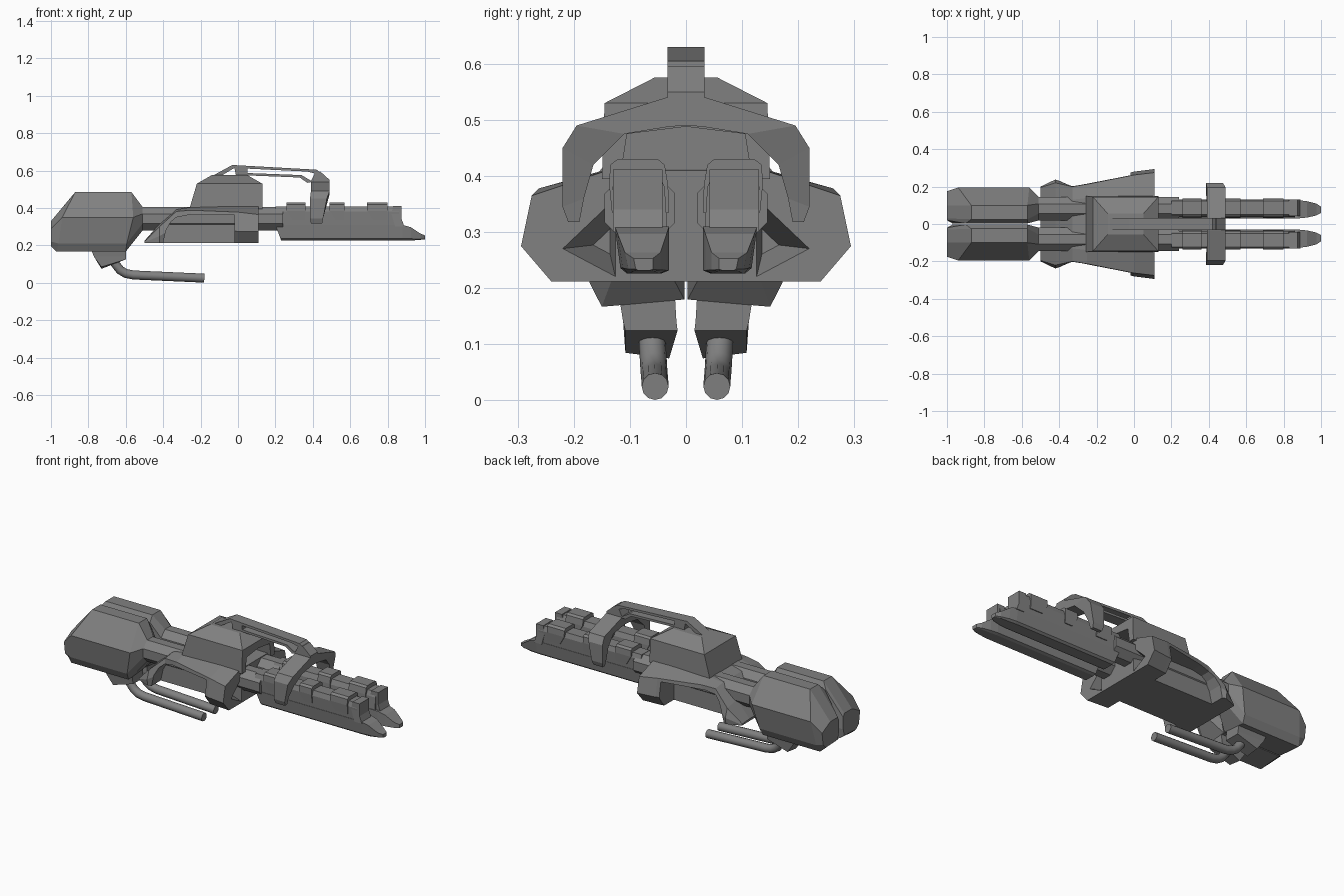
import bpy, bmesh, math
from mathutils import Vector

metal = bpy.data.materials.new("dark_metal")
metal.diffuse_color = (.22, .22, .22, 1)


def finish(name, bm, mirror=True):
    bmesh.ops.recalc_face_normals(bm, faces=bm.faces)
    me = bpy.data.meshes.new(name)
    bm.to_mesh(me)
    bm.free()
    me.materials.append(metal)
    ob = bpy.data.objects.new(name, me)
    bpy.context.collection.objects.link(ob)
    if mirror:
        m = ob.modifiers.new("mirror", 'MIRROR')
        m.use_axis = (False, True, False)
    return ob


def loft(name, rings, mirror=True):
    """Skin equal-length rings of 3D points and cap both ends."""
    bm = bmesh.new()
    vr = [[bm.verts.new(p) for p in r] for r in rings]
    n = len(vr[0])
    for a, b in zip(vr, vr[1:]):
        for i in range(n):
            j = (i + 1) % n
            bm.faces.new((a[i], a[j], b[j], b[i]))
    bm.faces.new(vr[0])
    bm.faces.new(vr[-1])
    return finish(name, bm, mirror)


def prism(name, prof, y0, y1, mirror=True):
    """Extrude an (x, z) profile along y."""
    return loft(name, [[(x, y, z) for x, z in prof] for y in (y0, y1)], mirror)


def along_x(name, section, xs, mirror=True):
    """Extrude a (y, z) section along x."""
    return loft(name, [[(x, y, z) for y, z in section] for x in xs], mirror)


def sweep(name, path, r, n=12):
    pts = [Vector(p) for p in path]
    rings = []
    for i, p in enumerate(pts):
        t = (pts[min(i + 1, len(pts) - 1)] - pts[max(i - 1, 0)]).normalized()
        side = Vector((0, 1, 0))
        up = t.cross(side)
        rings.append([p + r * (math.cos(a) * side + math.sin(a) * up)
                      for a in (2 * math.pi * k / n for k in range(n))])
    ob = loft(name, rings)
    smooth(ob)
    return ob


def smooth(ob, angle=35):
    bpy.ops.object.select_all(action='DESELECT')
    bpy.context.view_layer.objects.active = ob
    ob.select_set(True)
    bpy.ops.object.shade_smooth_by_angle(angle=math.radians(angle))


def cut(ob, cutter):
    m = ob.modifiers.new("cut", 'BOOLEAN')
    m.operation = 'DIFFERENCE'
    m.solver = 'EXACT'
    m.object = cutter
    bpy.context.view_layer.objects.active = ob
    bpy.ops.object.modifier_move_to_index(modifier="cut", index=0)
    bpy.ops.object.modifier_apply(modifier="cut")
    bpy.data.objects.remove(cutter)


def octagon(x, cy, cz, r):
    return [(x, cy + r * math.cos(a), cz + r * math.sin(a))
            for a in (math.radians(-112.5 + 45 * k) for k in range(8))]


# Rear pods
ys = (.003, .15, .172, .195, .10, .025, .003, .003)
zs = (.18, .167, .21, .35, .485, .485, .45, .25)
loft("rear_pod", [
    list(zip((-1,) * 8, (.03, .14, .165, .175, .10, .03, .02, .02),
             (.20, .195, .22, .29, .33, .33, .31, .24))),
    list(zip((-.97, -.97, -.96, -.94, -.87, -.87, -.90, -.97), ys, zs)),
    list(zip((-.60, -.60, -.595, -.56, -.57, -.57, -.57, -.585), ys, zs)),
    octagon(-.51, .082, .343, .068)])

# Long inner tubes joining pods, body and barrels
loft("inner_tube", [octagon(-.54, .082, .343, .068), octagon(.24, .082, .343, .068)])

# Under-pod brackets and bent bars
loft("bar_bracket", [
    [(-.79, .02, .19), (-.60, .02, .19), (-.60, .12, .19), (-.79, .12, .19)],
    [(-.77, .017, .14), (-.60, .017, .14), (-.60, .112, .14), (-.77, .112, .14)],
    [(-.73, .03, .075), (-.60, .015, .125), (-.60, .108, .125), (-.73, .108, .085)]])
sweep("bent_bar", [(-.68, .062, .14), (-.655, .06, .10), (-.63, .058, .068),
                   (-.60, .057, .05), (-.56, .056, .042), (-.18, .055, .025)], .024)


# Body half: section widens forward, then arch recess and front scoop
def body(x, wb, wm, wu, yt, zb, zm, zu, zt):
    return [(x, 0, zb), (x, wb, zb), (x, wm, zm), (x, wu, zu), (x, yt, zt), (x, 0, zt)]


hull = loft("body_hull", [
    body(-.50, .20, .20, .195, .13, .212, .216, .22, .225),
    body(-.42, .232, .238, .22, .13, .212, .25, .30, .315),
    body(-.33, .195, .205, .20, .13, .212, .30, .382, .392),
    body(-.25, .205, .222, .213, .14, .212, .30, .388, .405),
    body(0, .232, .280, .262, .14, .212, .275, .378, .412),
    body(.11, .24, .294, .275, .14, .212, .275, .365, .41)])
cut(hull, prism("arch_cutter", [(-.41, .15), (-.40, .215), (-.385, .28), (-.36, .325),
                                (-.33, .35), (-.27, .362), (-.02, .362), (-.02, .15)],
                .14, .4, False))
tri = [(.225, .27), (.125, .365), (.125, .217)]
cut(hull, loft("scoop_cutter", [
    [(.12, y, z) for y, z in tri],
    [(.01, .14 + (y - .14) * .3, .28 + (z - .28) * .3) for y, z in tri]], False))

# Cabin with front recess
cabin = loft("cabin", [
    [(-.26, -.15, .395), (.13, -.15, .395), (.13, .15, .395), (-.26, .15, .395)],
    [(-.22, -.145, .53), (.13, -.145, .53), (.13, .145, .53), (-.22, .145, .53)],
    [(-.14, -.055, .576), (.05, -.055, .576), (.05, .055, .576), (-.14, .055, .576)]],
    False)
cut(cabin, along_x("recess_cutter", [(-.12, .38), (.12, .38), (.105, .475), (0, .488),
                                     (-.105, .475)], (.03, .2), False))

# Carry handle: top bar, lower bar, post, hoop block
prism("handle_top", [(-.14, .57), (-.03, .63), (.42, .605), (.49, .55), (.46, .54),
                     (.41, .585), (.37, .595), (-.02, .614), (-.09, .572)],
      -.033, .033, False)
prism("handle_lower", [(0, .57), (.05, .587), (.34, .576), (.40, .54), (.37, .535),
                       (.33, .563), (.06, .574)], -.033, .033, False)
prism("handle_post", [(-.01, .57), (.05, .57), (.05, .615), (-.02, .62)],
      -.033, .033, False)
prism("handle_foot", [(.41, .585), (.44, .595), (.49, .55), (.49, .50), (.39, .50),
                      (.39, .545)], -.033, .033, False)

# Barrel hoop
hoop = [(.21, .318, .19, .318, .39, .45), (.22, .345, .182, .36, .385, .455),
        (.22, .45, .165, .42, .385, .475), (.195, .49, .11, .475, .39, .49),
        (.035, .54, .03, .488, .39, .49), (0, .545, 0, .49, .39, .49)]
loft("barrel_hoop", [[(a, yo, zo), (b, yo, zo), (b, yi, zi), (a, yi, zi)]
                     for yo, zo, yi, zi, a, b in hoop])

# Barrels: keel with stepped nose, upper rail, clamps
keel = [(.03, .232), (.045, .226), (.105, .226), (.117, .236), (.127, .31), (.03, .31)]
loft("barrel_keel", [
    [(.20 + max(0, .29 - z) * .5, y, z) for y, z in keel],
    [(.88, y, z) for y, z in keel],
    [(.925, .075 + (y - .075) * .9, min(z, .297)) for y, z in keel],
    [(.975, .075 + (y - .075) * .65, .23 + (z - .226) * .4) for y, z in keel],
    [(1, .075 + (y - .075) * .35, .232 + (z - .226) * .25) for y, z in keel]])
along_x("barrel_rail", [(.033, .30), (.124, .30), (.131, .38), (.122, .408),
                        (.05, .408), (.038, .38)], (.2, .86))
for i, (a, b) in enumerate(((.26, .36), (.49, .57), (.69, .80))):
    loft(f"barrel_clamp_{i + 1}", [
        [(a + .03, .03, .335), (b, .03, .335), (b, .132, .335), (a + .03, .132, .335)],
        [(a, .032, .385), (b, .032, .385), (b, .137, .385), (a, .137, .385)],
        [(a, .038, .42), (b, .038, .42), (b, .135, .42), (a, .135, .42)],
        [(a, .05, .43), (b, .05, .43), (b, .122, .43), (a, .122, .43)]])
prism("muzzle_plate", [(.84, .30), (.89, .30), (.875, .34), (.875, .412), (.83, .412),
                       (.82, .37)], .042, .13)
